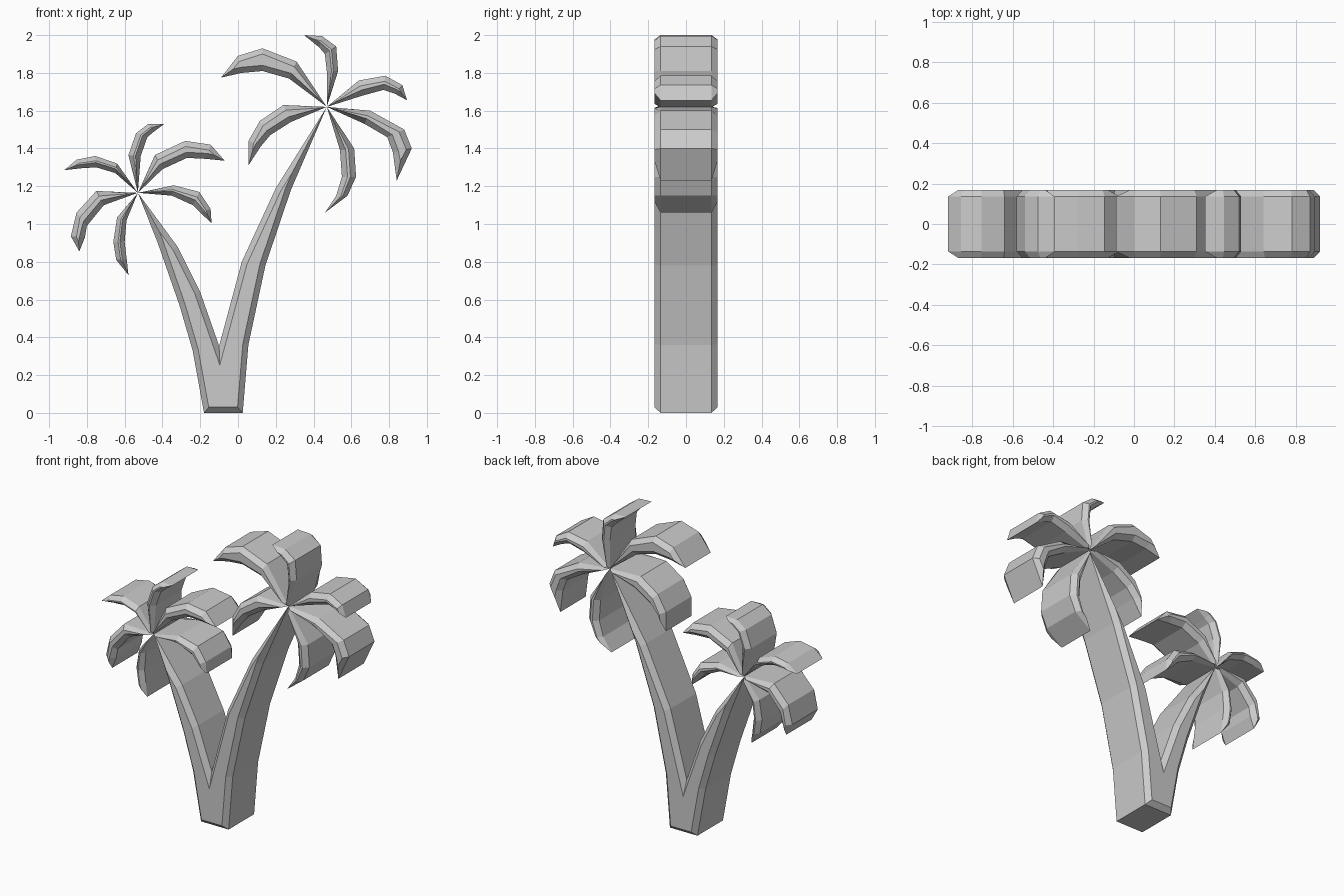
import bpy, bmesh
from mathutils import Vector

HALF, SHOULDER, BEVEL = 0.167, 0.135, 0.03


def slab(name, outline, inner):
    """Extruded x-z outline with chamfered front and back rims."""
    bm = bmesh.new()
    rings = [[bm.verts.new((p[0], y, p[1])) for p in pts]
             for pts, y in ((inner, -HALF), (outline, -SHOULDER),
                            (outline, SHOULDER), (inner, HALF))]
    n = len(outline)
    for a, b in zip(rings, rings[1:]):
        for i in range(n):
            j = (i + 1) % n
            bm.faces.new((a[i], a[j], b[j], b[i]))
    bm.faces.new(rings[0])
    bm.faces.new(rings[-1])
    bmesh.ops.recalc_face_normals(bm, faces=bm.faces)
    mesh = bpy.data.meshes.new(name)
    bm.to_mesh(mesh)
    bm.free()
    bpy.context.collection.objects.link(bpy.data.objects.new(name, mesh))


def inset(pts, d):
    """Mitred inset of a counter-clockwise outline."""
    out = []
    for i, p in enumerate(pts):
        e1 = (p - pts[i - 1]).normalized()
        e2 = (pts[(i + 1) % len(pts)] - p).normalized()
        n1, n2 = Vector((-e1.y, e1.x)), Vector((-e2.y, e2.x))
        out.append(p + (n1 + n2) * d / (1 + n1.dot(n2)))
    return out


def frond(name, centre, outer, tip, under):
    """Curved leaf: outer edge and underside edge meeting at both ends."""
    c, t = Vector(centre), Vector(tip)
    o, u = [Vector(p) for p in outer], [Vector(p) for p in under]
    oi, ui = [], []
    for a, b in zip(o, u):
        k = min(0.42, BEVEL / (b - a).length)
        oi.append(a.lerp(b, k))
        ui.append(b.lerp(a, k))
    ci = c.lerp((o[0] + u[0]) / 2, 0.15)
    ti = t.lerp((o[-1] + u[-1]) / 2, 0.65)
    slab(name, [c] + o + [t] + u[::-1], [ci] + oi + [ti] + ui[::-1])


# forked trunk
trunk = [Vector(p) for p in (
    (-0.18, 0), (0.025, 0), (0.055, 0.36), (0.145, 0.78), (0.28, 1.18),
    (0.47, 1.62), (0.20, 1.19), (0.02, 0.80), (-0.10, 0.355), (-0.20, 0.64),
    (-0.32, 0.88), (-0.53, 1.165), (-0.425, 0.90), (-0.31, 0.57), (-0.24, 0.33))]
slab("forked_trunk", trunk, inset(trunk, BEVEL))

# tall crown: outer edge, tip, underside edge
tall = (
    (((0.31, 1.86), (0.13, 1.93), (0.0, 1.89)), (-0.09, 1.775),
     ((0.27, 1.77), (0.13, 1.81), (0.02, 1.80))),
    (((0.53, 1.81), (0.52, 1.94), (0.445, 1.995)), (0.35, 2.0),
     ((0.47, 1.81), (0.46, 1.90), (0.43, 1.935))),
    (((0.64, 1.76), (0.78, 1.785), (0.87, 1.735)), (0.895, 1.655),
     ((0.66, 1.68), (0.77, 1.71), (0.83, 1.69))),
    (((0.70, 1.60), (0.88, 1.50), (0.92, 1.40)), (0.84, 1.23),
     ((0.67, 1.53), (0.79, 1.46), (0.82, 1.38))),
    (((0.615, 1.40), (0.625, 1.25), (0.58, 1.15)), (0.46, 1.06),
     ((0.54, 1.39), (0.55, 1.25), (0.52, 1.15))),
    (((0.24, 1.63), (0.115, 1.545), (0.055, 1.44)), (0.055, 1.31),
     ((0.28, 1.54), (0.17, 1.47), (0.12, 1.41))),
)
# short crown
short = (
    (((-0.64, 1.32), (-0.755, 1.36), (-0.855, 1.34)), (-0.92, 1.285),
     ((-0.65, 1.27), (-0.75, 1.30), (-0.83, 1.295))),
    (((-0.58, 1.365), (-0.54, 1.48), (-0.475, 1.53)), (-0.39, 1.53),
     ((-0.515, 1.36), (-0.48, 1.46), (-0.45, 1.485))),
    (((-0.44, 1.365), (-0.28, 1.44), (-0.145, 1.42)), (-0.07, 1.335),
     ((-0.40, 1.29), (-0.27, 1.35), (-0.17, 1.345))),
    (((-0.34, 1.205), (-0.205, 1.17), (-0.145, 1.08)), (-0.14, 1.005),
     ((-0.35, 1.15), (-0.24, 1.10), (-0.20, 1.06))),
    (((-0.64, 1.035), (-0.66, 0.905), (-0.645, 0.81)), (-0.58, 0.73),
     ((-0.59, 1.02), (-0.60, 0.905), (-0.59, 0.82))),
    (((-0.75, 1.175), (-0.855, 1.06), (-0.885, 0.935)), (-0.84, 0.855),
     ((-0.71, 1.10), (-0.80, 0.99), (-0.81, 0.93))),
)
for crown, centre, leaves in (("tall", (0.47, 1.62), tall),
                              ("short", (-0.53, 1.165), short)):
    for i, leaf in enumerate(leaves):
        frond(f"{crown}_crown_frond_{i + 1}", centre, *leaf)
